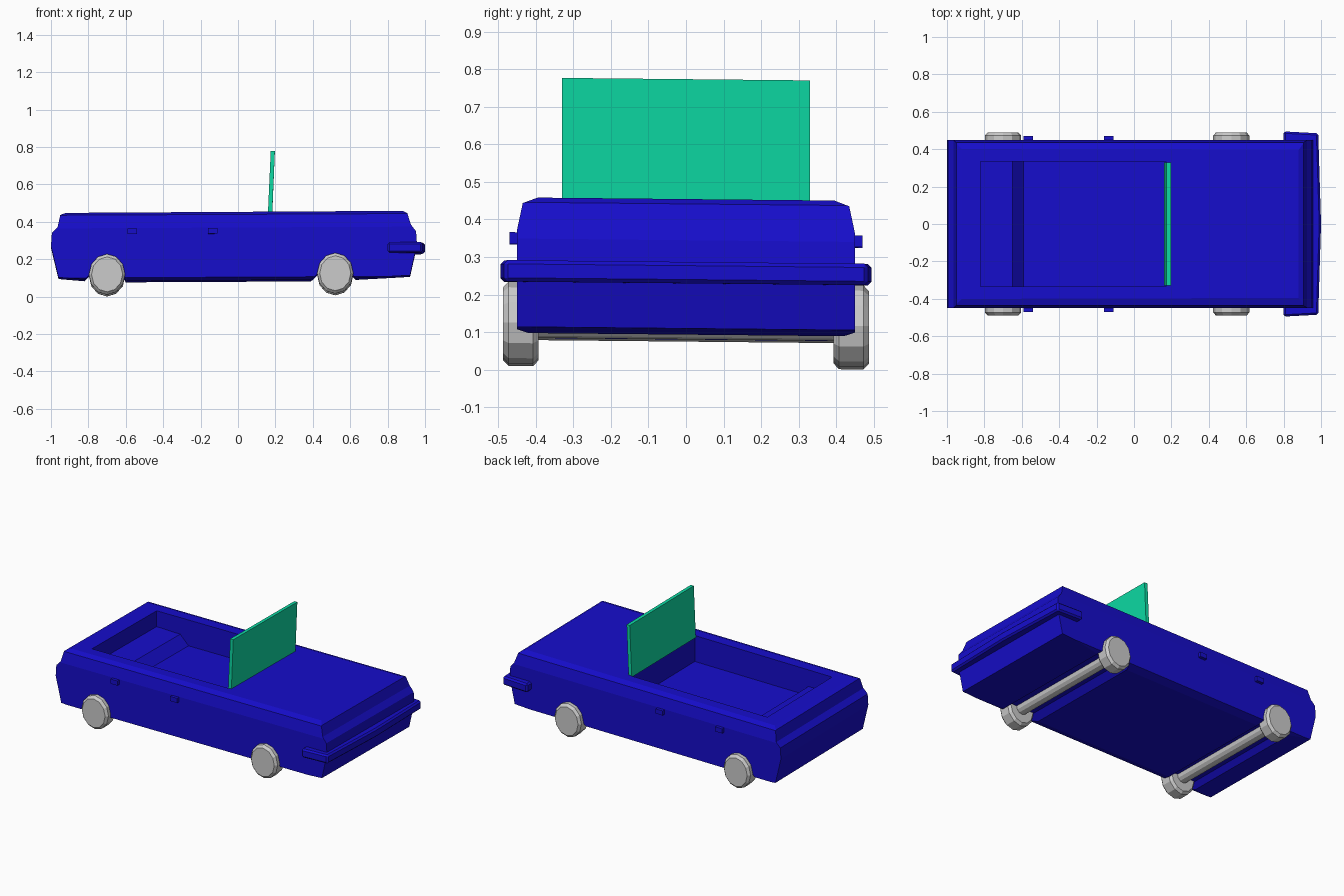
import bpy, bmesh, math
from mathutils import Matrix

if "Cube" in bpy.data.objects:
    bpy.data.objects.remove(bpy.data.objects["Cube"])


def material(name, color):
    m = bpy.data.materials.new(name)
    m.diffuse_color = (*color, 1)
    m.use_nodes = True
    m.node_tree.nodes["Principled BSDF"].inputs["Base Color"].default_value = m.diffuse_color
    return m


BLUE = material("blue_paint", (0.008, 0.004, 0.6))
GREEN = material("green_glass", (0.004, 0.7, 0.37))


def add(name, bm, mat=None):
    bmesh.ops.recalc_face_normals(bm, faces=bm.faces)
    me = bpy.data.meshes.new(name)
    bm.to_mesh(me)
    bm.free()
    ob = bpy.data.objects.new(name, me)
    bpy.context.collection.objects.link(ob)
    if mat:
        me.materials.append(mat)
    return ob


def prism(name, points, axis, lo, hi, mat=None, bevel=0):
    """Extrude a 2D outline along one axis (the other two stay in x, y, z order)."""
    def place(p, d):
        c = list(p)
        c.insert(axis, d)
        return c
    bm = bmesh.new()
    face = bm.faces.new([bm.verts.new(place(p, lo)) for p in points])
    ext = bmesh.ops.extrude_face_region(bm, geom=[face])
    verts = [v for v in ext["geom"] if isinstance(v, bmesh.types.BMVert)]
    for v in verts:
        v.co[axis] = hi
    if bevel:
        bmesh.ops.bevel(bm, geom=bm.edges[:], offset=bevel, segments=1, affect='EDGES')
    return add(name, bm, mat)


def boolean(ob, cutter, op):
    mod = ob.modifiers.new("bool", 'BOOLEAN')
    mod.operation, mod.object, mod.solver = op, cutter, 'EXACT'
    bpy.context.view_layer.objects.active = ob
    bpy.ops.object.modifier_apply(modifier=mod.name)
    bpy.data.objects.remove(cutter)


def cylinder(name, radius, y0, y1, x, z, sides, bevel=0, squash=1.0):
    bm = bmesh.new()
    bmesh.ops.create_cone(bm, cap_ends=True, segments=sides, radius1=radius,
                          radius2=radius, depth=y1 - y0)
    if bevel:
        rims = [e for e in bm.edges if any(len(f.verts) > 4 for f in e.link_faces)]
        bmesh.ops.bevel(bm, geom=rims, offset=bevel, segments=1, affect='EDGES')
    bm.transform(Matrix.Translation((x, (y0 + y1) / 2, z))
                 @ Matrix.Diagonal((squash, 1, 1, 1))
                 @ Matrix.Rotation(math.pi / 2, 4, 'X'))
    return add(name, bm)


# Body: side profile with shallow wheel arches, trimmed by a rounded cross-section
side = [(-0.96, 0.103), (-0.82, 0.09), (-0.79, 0.12), (-0.62, 0.12), (-0.60, 0.083),
        (0.39, 0.083), (0.43, 0.12), (0.60, 0.12), (0.63, 0.09), (0.92, 0.105),
        (0.957, 0.27), (0.952, 0.34), (0.925, 0.375), (0.905, 0.437), (0.88, 0.45),
        (-0.92, 0.448), (-0.95, 0.437), (-0.965, 0.37), (-0.995, 0.34), (-1.0, 0.27)]
body = prism("body", side, 1, -0.45, 0.45, BLUE)
section = [(-0.39, 0.08), (0.39, 0.08), (0.451, 0.1), (0.451, 0.36),
           (0.435, 0.435), (0.39, 0.452), (-0.39, 0.452), (-0.435, 0.435),
           (-0.451, 0.36), (-0.451, 0.1)]
boolean(body, prism("trim", section, 0, -1.1, 1.1), 'INTERSECT')

# Open cabin with a raised rear bench
cabin = [(-0.82, 0.6), (-0.82, 0.345), (-0.65, 0.34), (-0.59, 0.28), (0.17, 0.28), (0.17, 0.6)]
boolean(body, prism("cabin_cut", cabin, 1, -0.333, 0.333), 'DIFFERENCE')

# Windscreen
prism("windscreen", [(0.16, 0.44), (0.183, 0.44), (0.197, 0.773), (0.175, 0.773)],
      1, -0.33, 0.33, GREEN)

# Wraparound front bumper
outline = [(0.80, -0.495), (0.985, -0.485), (1.0, 0), (0.985, 0.485), (0.80, 0.495),
           (0.80, 0.43), (0.92, 0.42), (0.92, -0.42), (0.80, -0.43)]
prism("bumper", outline, 2, 0.225, 0.282, BLUE, 0.01)

# Door handles on both sides
for i, x in enumerate((-0.565, -0.135)):
    for s, y in (("right", -0.455), ("left", 0.455)):
        prism(f"handle_{s}_{i}", [(x - 0.025, y - 0.015), (x + 0.025, y - 0.015),
                                  (x + 0.025, y + 0.015), (x - 0.025, y + 0.015)],
              2, 0.332, 0.362, BLUE)

# Axles and wheels
for end, x in (("rear", -0.70), ("front", 0.52)):
    cylinder(f"{end}_axle", 0.04, -0.42, 0.42, x, 0.118, 12)
    for s, y in (("right", -0.488), ("left", 0.393)):
        cylinder(f"{end}_wheel_{s}", 0.109, y, y + 0.095, x, 0.1175, 12, 0.015, 0.89)

# The whole model leans very slightly
lean = Matrix.Identity(4)
lean[2][0], lean[2][1] = 0.005, -0.01
for ob in bpy.context.scene.objects:
    ob.data.transform(lean)
